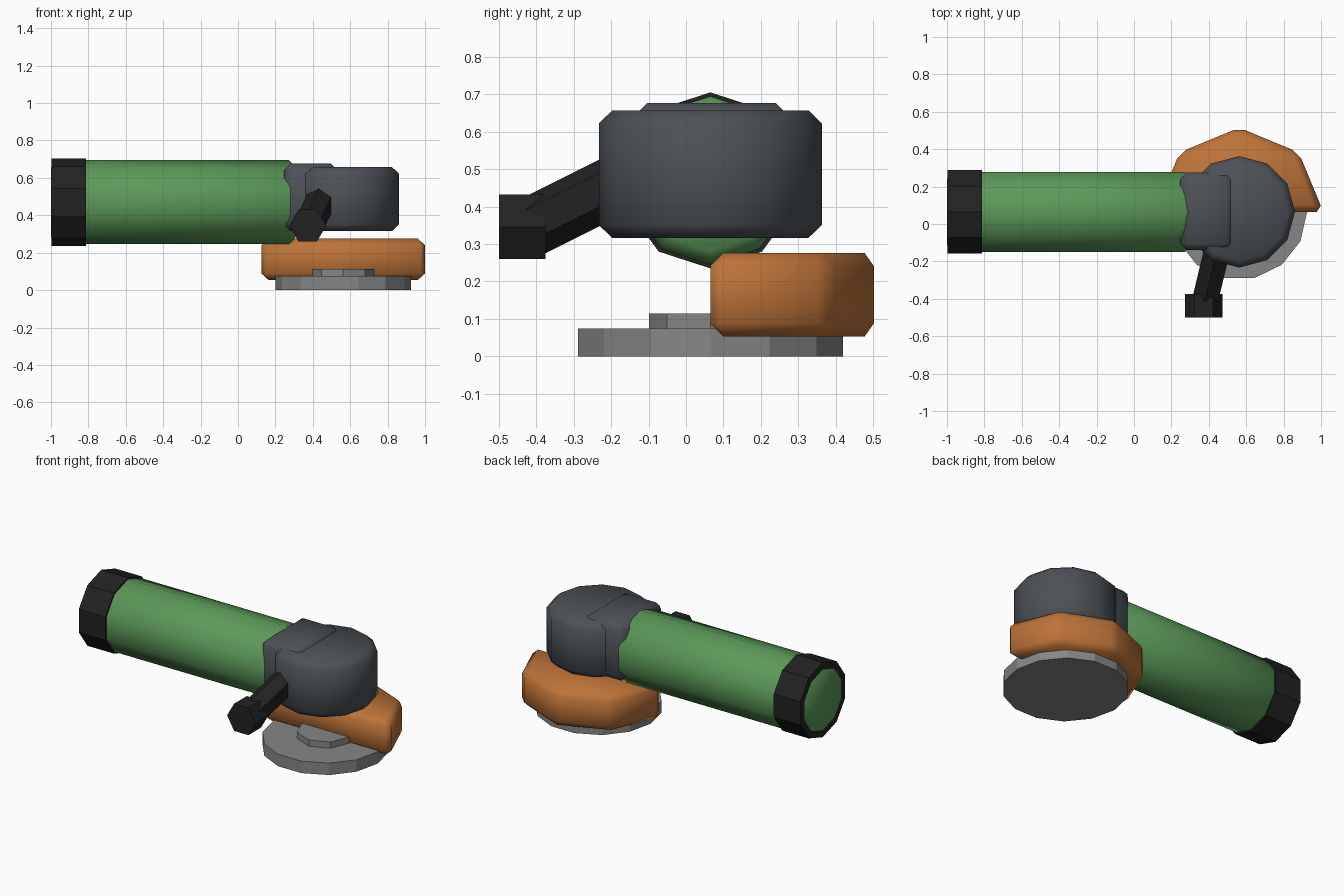
import bpy, bmesh, math
from mathutils import Matrix, Vector

if "Cube" in bpy.data.objects:
    bpy.data.objects.remove(bpy.data.objects["Cube"])

AXIS_X, AXIS_Y = 0.5625, 0.065   # spindle position
BODY_Z = 0.47                    # centre height of the barrel
BEVEL = 0.035


def material(name, r, g, b):
    mat = bpy.data.materials.new(name)
    mat.use_nodes = True
    mat.diffuse_color = (r, g, b, 1)
    mat.node_tree.nodes["Principled BSDF"].inputs["Base Color"].default_value = (r, g, b, 1)
    return mat


green = material("green", 0.107, 0.32, 0.1)
orange = material("orange", 0.51, 0.17, 0.04)
dark_grey = material("dark grey", 0.073, 0.083, 0.095)
light_grey = material("light grey", 0.24, 0.24, 0.24)
black = material("black", 0.016, 0.016, 0.016)


def finish(name, bm, mat, bevel=False):
    """Optionally chamfer the sharp edges, then make the object."""
    bmesh.ops.recalc_face_normals(bm, faces=bm.faces)
    if bevel:
        sharp = [e for e in bm.edges if e.calc_face_angle(0) > math.radians(40)]
        bmesh.ops.bevel(bm, geom=sharp, offset=BEVEL, offset_type='OFFSET',
                        segments=1, affect='EDGES', clamp_overlap=True)
    mesh = bpy.data.meshes.new(name)
    bm.to_mesh(mesh)
    bm.free()
    mesh.materials.append(mat)
    obj = bpy.data.objects.new(name, mesh)
    bpy.context.collection.objects.link(obj)
    if bevel:
        bpy.ops.object.select_all(action='DESELECT')
        obj.select_set(True)
        bpy.context.view_layer.objects.active = obj
        bpy.ops.object.shade_smooth_by_angle(angle=math.radians(50))
    return obj


def prism(name, start, end, radius, sides, mat, up, bevel=False):
    """Regular prism between two points, with one corner towards up."""
    start, end = Vector(start), Vector(end)
    z = (end - start).normalized()
    y = z.cross(Vector(up)).normalized()
    x = y.cross(z)
    bm = bmesh.new()
    rings = []
    for centre in (start, end):
        ring = []
        for i in range(sides):
            a = math.tau * i / sides
            ring.append(bm.verts.new(centre + radius * (x * math.cos(a) + y * math.sin(a))))
        rings.append(ring)
        bm.faces.new(ring)
    for i in range(sides):
        j = (i + 1) % sides
        bm.faces.new((rings[0][i], rings[0][j], rings[1][j], rings[1][i]))
    return finish(name, bm, mat, bevel)


def upright(name, low, high, radius, sides, mat, bevel=False):
    return prism(name, (AXIS_X, AXIS_Y, low), (AXIS_X, AXIS_Y, high),
                 radius, sides, mat, (1, 0, 0), bevel)


def barrel(name, x0, x1, radius, mat, bevel=False):
    return prism(name, (x0, AXIS_Y, BODY_Z), (x1, AXIS_Y, BODY_Z),
                 radius, 10, mat, (0, 0, 1), bevel)


# Grinding disc and its hub
upright("disc", 0, 0.075, 0.363, 14, light_grey)
upright("disc_hub", 0.07, 0.114, 0.164, 8, light_grey)

# Half-round guard over the back of the disc
bm = bmesh.new()
outline = []
for i in range(5):
    a = math.pi * i / 4
    outline.append(bm.verts.new((AXIS_X + 0.45 * math.cos(a), AXIS_Y + 0.45 * math.sin(a), 0.053)))
base = bm.faces.new(outline)
top = bmesh.ops.extrude_face_region(bm, geom=[base], use_keep_orig=True)["geom"]
bmesh.ops.translate(bm, vec=(0, 0, 0.223), verts=[v for v in top if isinstance(v, bmesh.types.BMVert)])
finish("guard", bm, orange, True)

# Gear head and the neck joining it to the barrel
upright("gear_head", 0.316, 0.657, 0.298, 12, dark_grey, True)
bm = bmesh.new()
bmesh.ops.create_cube(bm, size=1, matrix=Matrix.Translation((0.389, AXIS_Y + 0.003, 0.496))
                      @ Matrix.Diagonal((0.285, 0.415, 0.36, 1)))
finish("neck", bm, dark_grey, True)

# Motor barrel with its end collar
barrel("motor_barrel", -1, 0.308, 0.2245, green, True)
barrel("end_collar", -0.997, -0.812, 0.235, black)

# Slanted side handle with hexagonal knob
prism("side_handle", (0.375, -0.43, 0.337), (0.475, -0.01, 0.547), 0.08, 6, black, (0, 0, 1))
prism("handle_knob", (0.373, -0.5, 0.346), (0.373, -0.375, 0.346), 0.099, 6, black, (1, 0, 0))
